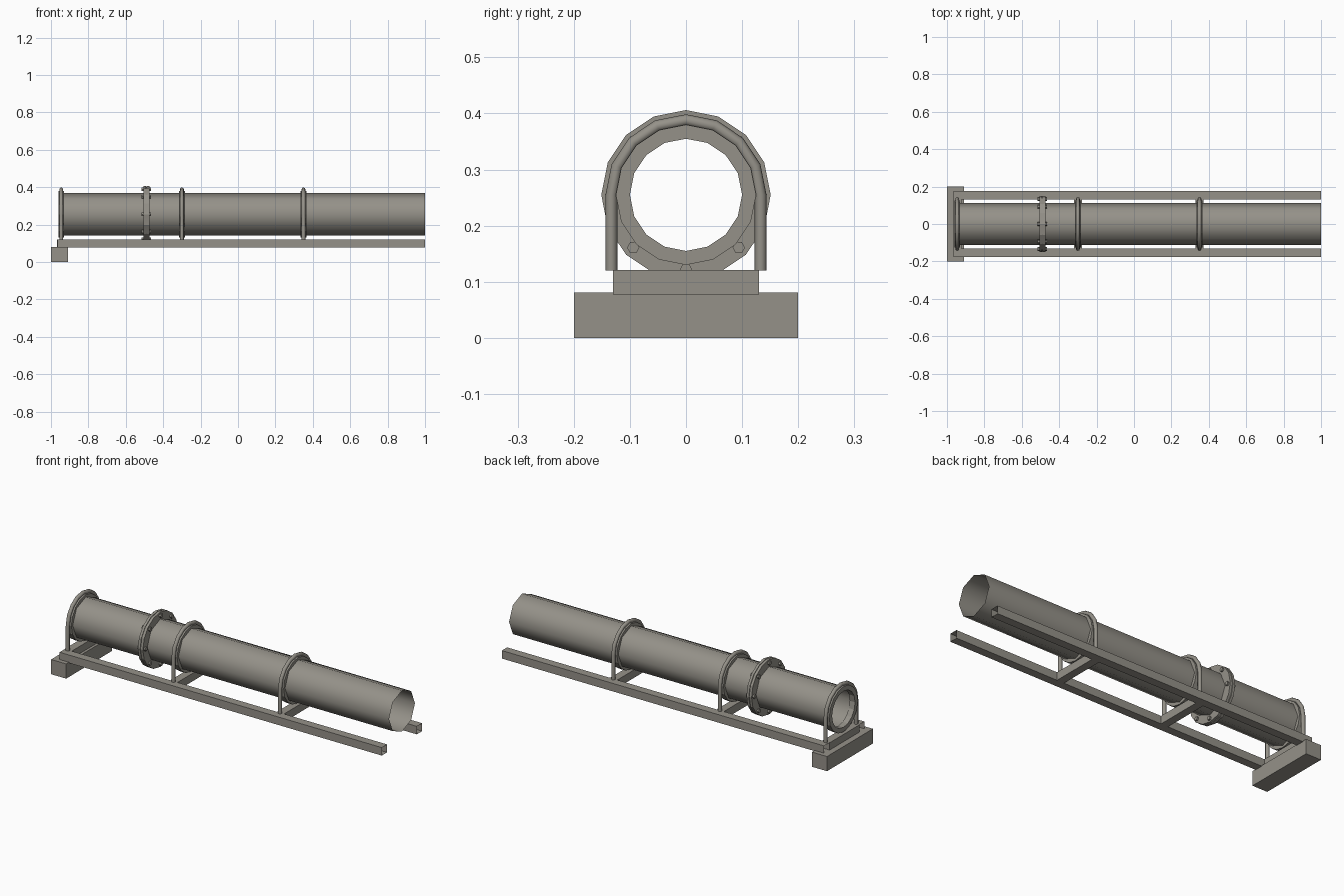
import bpy, bmesh
from math import sin, cos, pi, radians
from mathutils import Vector

cube = bpy.data.objects.get("Cube")
if cube:
    bpy.data.objects.remove(cube, do_unlink=True)

COLOUR = (0.30, 0.285, 0.25, 1)
steel = bpy.data.materials.new("warm grey steel")
steel.use_nodes = True
steel.diffuse_color = COLOUR
steel.node_tree.nodes["Principled BSDF"].inputs["Base Color"].default_value = COLOUR

AXIS_Z = 0.255
SUPPORTS = (-0.945, -0.30, 0.35)
JOINT_X = -0.49


def finish(name, bm, smooth=False, outward=True):
    if outward:
        bmesh.ops.recalc_face_normals(bm, faces=bm.faces[:])
    mesh = bpy.data.meshes.new(name)
    bm.to_mesh(mesh)
    bm.free()
    mesh.materials.append(steel)
    obj = bpy.data.objects.new(name, mesh)
    bpy.context.collection.objects.link(obj)
    if smooth:
        bpy.ops.object.select_all(action='DESELECT')
        obj.select_set(True)
        bpy.context.view_layer.objects.active = obj
        bpy.ops.object.shade_smooth_by_angle(angle=radians(50))
    return obj


def bridge(bm, a, b):
    n = len(a)
    for i in range(n):
        bm.faces.new((a[i], a[(i + 1) % n], b[(i + 1) % n], b[i]))


def lathe(name, profile, sides, closed, smooth=False):
    """Spin (x, radius) points around the pipe axis."""
    bm = bmesh.new()
    rings = [[bm.verts.new((x, r * sin(2 * pi * k / sides),
                            AXIS_Z + r * cos(2 * pi * k / sides)))
              for k in range(sides)] for x, r in profile]
    for a, b in zip(rings, rings[1:]):
        bridge(bm, a, b)
    if closed:
        bridge(bm, rings[-1], rings[0])
    return finish(name, bm, smooth)


def collar(name, x, half, inner, outer):
    lathe(name, [(x - half, inner), (x - half, outer),
                 (x + half, outer), (x + half, inner)], 16, True)


def box(name, lo, hi, open_ends=False):
    bm = bmesh.new()
    bmesh.ops.create_cube(bm, size=1)
    for v in bm.verts:
        v.co = [(a + b) / 2 + c * (b - a) for a, b, c in zip(lo, hi, v.co)]
    if open_ends:
        ends = [f for f in bm.faces if abs(f.normal.x) > 0.9]
        bmesh.ops.delete(bm, geom=ends, context='FACES_ONLY')
    return finish(name, bm, outward=not open_ends)


def u_bolt(name, x, radius=0.133, rod=0.0105, foot=0.12):
    """Round rod: straight leg, half circle over the pipe, straight leg."""
    path = [(Vector((x, -radius, foot)), Vector((0, 0, 1)))]
    for k in range(9):
        a = pi * k / 8
        path.append((Vector((x, -radius * cos(a), AXIS_Z + radius * sin(a))),
                     Vector((0, sin(a), cos(a)))))
    path.append((Vector((x, radius, foot)), Vector((0, 0, -1))))
    bm = bmesh.new()
    side = Vector((1, 0, 0))
    rings = []
    for point, tangent in path:
        up = tangent.cross(side)
        rings.append([bm.verts.new(point + rod * (side * cos(pi * k / 4) + up * sin(pi * k / 4)))
                      for k in range(8)])
    for a, b in zip(rings, rings[1:]):
        bridge(bm, a, b)
    bm.faces.new(rings[0])
    bm.faces.new(rings[-1])
    finish(name, bm, smooth=True)


# Thin open pipe
lathe("pipe", [(-0.955, 0.113), (1.0, 0.113)], 8, False, smooth=True)

# Saddle collars, U-bolts and cross beams
for i, x in enumerate(SUPPORTS, 1):
    collar(f"saddle_collar_{i}", x, 0.016, 0.1, 0.125)
    u_bolt(f"u_bolt_{i}", x)
    box(f"cross_beam_{i}", (x - 0.022, -0.13, 0.077), (x + 0.022, 0.13, 0.121))

# Bolted flange joint, two plates with a narrow gasket
for label, shift in (("a", -0.0085), ("b", 0.0085)):
    collar(f"joint_flange_{label}", JOINT_X + shift, 0.007, 0.1, 0.151)
collar("joint_gasket", JOINT_X, 0.003, 0.1, 0.147)

# Hexagonal flange bolts
bm = bmesh.new()
for k in range(8):
    a = pi * k / 4
    cy, cz = 0.133 * sin(a), AXIS_Z + 0.133 * cos(a)
    ends = [[bm.verts.new((JOINT_X + s, cy + 0.011 * cos(pi * j / 3),
                           cz + 0.011 * sin(pi * j / 3))) for j in range(6)]
            for s in (-0.025, 0.025)]
    bridge(bm, *ends)
    for ring in ends:
        bm.faces.new(ring)
finish("flange_bolts", bm)

# Hollow side rails
for label, lo, hi in (("left", 0.13, 0.176), ("right", -0.176, -0.13)):
    box(f"side_rail_{label}", (-0.965, lo, 0.077), (1.0, hi, 0.121), open_ends=True)

# Foot block under one end
box("foot_block", (-1.0, -0.2, 0), (-0.908, 0.2, 0.081))
